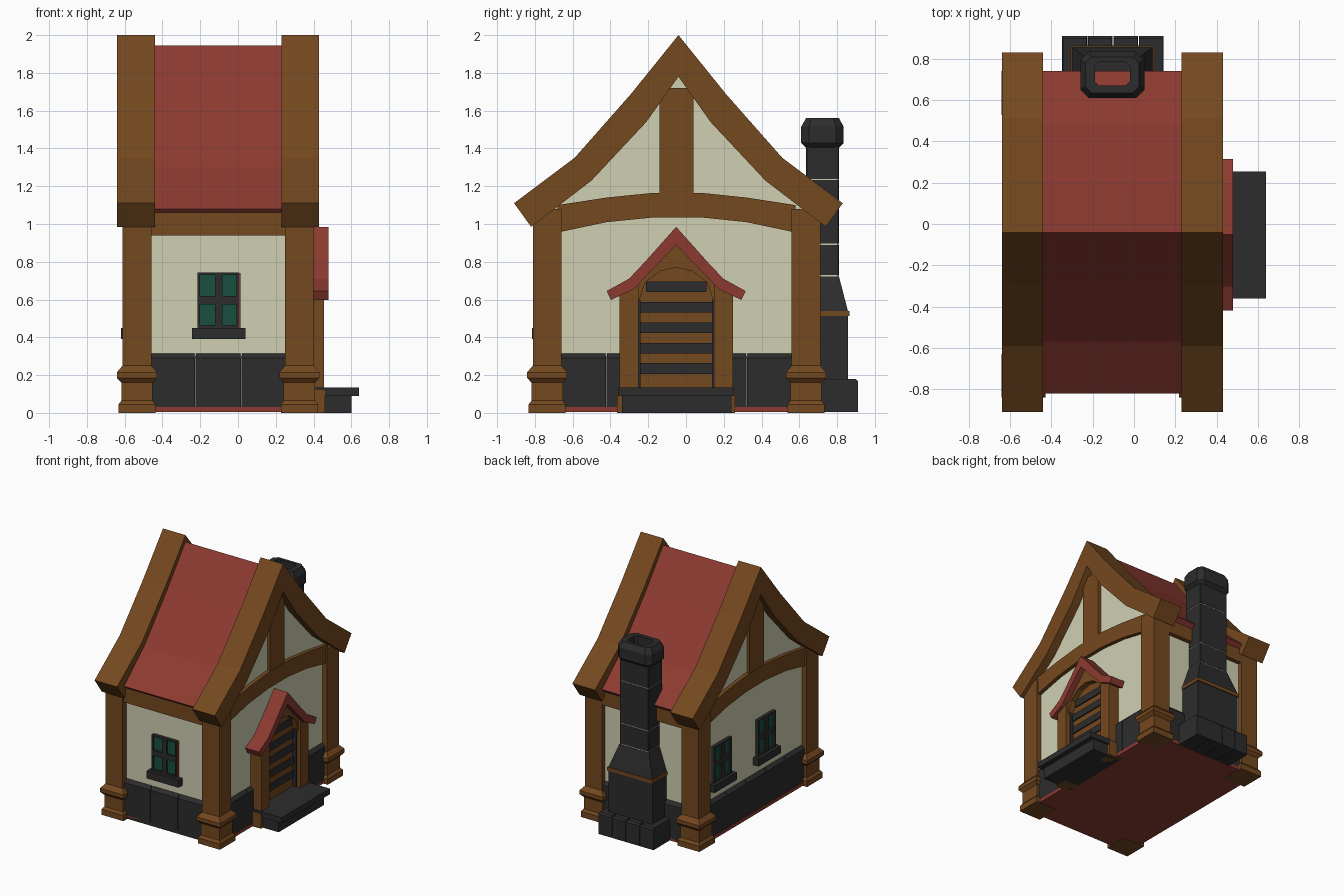
import bpy

if "Cube" in bpy.data.objects:
    bpy.data.objects.remove(bpy.data.objects["Cube"])

CX, CY = -0.105, -0.045      # centre of the house body


def material(name, rgb):
    m = bpy.data.materials.new(name)
    m.diffuse_color = [(c / 255 / 12.92 if c < 11 else ((c / 255 + 0.055) / 1.055) ** 2.4) for c in rgb] + [1]
    m.use_nodes = True
    m.node_tree.nodes["Principled BSDF"].inputs["Base Color"].default_value = m.diffuse_color
    return m


WOOD = material("wood", (116, 72, 31))
RED = material("red_tile", (140, 58, 48))
PLASTER = material("plaster", (208, 207, 178))
STONE = material("dark_stone", (44, 44, 45))
GLASS = material("green_glass", (24, 80, 62))


def mesh(name, verts, faces, mat):
    me = bpy.data.meshes.new(name)
    me.from_pydata(verts, [], faces)
    me.materials.append(mat)
    ob = bpy.data.objects.new(name, me)
    bpy.context.collection.objects.link(ob)
    return ob


def bridge(name, loops, mat):
    """Skin a stack of equal-length closed loops and cap both ends."""
    n = len(loops[0])
    verts = [p for l in loops for p in l]
    faces = [list(range(n))[::-1], list(range(len(verts) - n, len(verts)))]
    for k in range(len(loops) - 1):
        for i in range(n):
            j = (i + 1) % n
            faces.append([k * n + i, k * n + j, (k + 1) * n + j, (k + 1) * n + i])
    return mesh(name, verts, faces, mat)


def rect(x0, x1, y0, y1, z, c=0):
    """Rectangle loop at height z, with corners chamfered by c."""
    if not c:
        return [(x0, y0, z), (x1, y0, z), (x1, y1, z), (x0, y1, z)]
    return [(x0 + c, y0, z), (x1 - c, y0, z), (x1, y0 + c, z), (x1, y1 - c, z),
            (x1 - c, y1, z), (x0 + c, y1, z), (x0, y1 - c, z), (x0, y0 + c, z)]


def box(name, x0, x1, y0, y1, z0, z1, mat):
    x0, x1, y0, y1 = min(x0, x1), max(x0, x1), min(y0, y1), max(y0, y1)
    return bridge(name, [rect(x0, x1, y0, y1, z0), rect(x0, x1, y0, y1, z1)], mat)


def prism(name, pts, x0, x1, mat):
    """Extrude a (y, z) profile along x."""
    return bridge(name, [[(x, y, z) for y, z in pts] for x in (x0, x1)], mat)


def gable(outer, inner, c):
    """Chevron profile from right-half outer and inner lines, both apex first."""
    flip = lambda l: [(2 * c - y, z) for y, z in l]
    return (outer[::-1] + flip(outer)[1:] + flip(inner)[::-1] + inner[1:])[::-1]


# plaster body and floor
prism("plaster_walls", [(-0.765, 0.02), (0.675, 0.02), (0.675, 1.06), (0.43, 1.27), (0.13, 1.58),
                        (-0.04, 1.84), (-0.21, 1.58), (-0.51, 1.27), (-0.765, 1.06)], -0.57, 0.36, PLASTER)
box("floor", -0.6, 0.39, -0.79, 0.70, 0.004, 0.03, RED)

# main roof between the gable boards
roof = gable([(-0.04, 1.945), (0.19, 1.65), (0.49, 1.30), (0.74, 1.08)],
             [(-0.04, 1.82), (0.14, 1.57), (0.44, 1.22), (0.70, 1.04)], -0.04)
prism("roof", roof, -0.45, 0.24, RED)

# gable timbers at both ends
barge = gable([(-0.04, 2.0), (0.21, 1.69), (0.51, 1.35), (0.83, 1.11)],
              [(-0.04, 1.78), (0.13, 1.54), (0.42, 1.23), (0.74, 0.985)], -0.04)
arch = [(-0.68, 0.955), (-0.42, 1.01), (-0.17, 1.035), (0.08, 1.035), (0.32, 1.01), (0.58, 0.955),
        (0.58, 1.10), (0.32, 1.14), (0.08, 1.165), (-0.17, 1.165), (-0.42, 1.14), (-0.68, 1.10)]
for s, side in ((-1, "left"), (1, "right")):
    x = lambda d: CX + s * d
    prism(side + "_gable_board", barge, min(x(.335), x(.535)), max(x(.335), x(.535)), WOOD)
    prism(side + "_arched_beam", arch, min(x(.43), x(.495)), max(x(.43), x(.495)), WOOD)
    box(side + "_king_post", x(.43), x(.49), -0.14, 0.04, 1.12, 1.72, WOOD)

# corner posts with moulded feet
FOOT = [(0.098, 0), (0.098, 0.045), (0.083, 0.065), (0.083, 0.16), (0.106, 0.185),
        (0.106, 0.215), (0.076, 0.25), (0.076, 1.08)]
for px in (CX - 0.43, CX + 0.43):
    for py in (CY - 0.69, CY + 0.68):
        bridge("corner_post", [rect(px - r, px + r, py - r, py + r, z) for r, z in FOOT], WOOD)

# eave beams
for y0, y1 in ((-0.80, -0.72), (0.63, 0.71)):
    box("eave_beam", -0.47, 0.26, y0, y1, 0.94, 1.06, WOOD)


# stone footing blocks with sloping tops
def footing(name, x0, x1, y0, y1, n, h=0.32, slope=0.03):
    along_x = x1 - x0 > y1 - y0
    for i in range(n):
        a, b, c, d = x0, x1, y0, y1
        if along_x:
            w = (x1 - x0) / n
            a, b = x0 + w * i + 0.002, x0 + w * (i + 1) - 0.002
        else:
            w = (y1 - y0) / n
            c, d = y0 + w * i + 0.002, y0 + w * (i + 1) - 0.002
        e = (0.003, slope) if along_x else (slope, 0.003)
        bridge(name, [rect(a, b, c, d, 0.006), rect(a, b, c, d, h - slope),
                      rect(a + e[0], b - e[0], c + e[1], d - e[1], h)], STONE)


footing("front_footing", -0.47, 0.26, -0.79, -0.70, 3)
footing("back_footing", -0.47, 0.26, 0.61, 0.70, 3)
footing("left_footing", -0.595, -0.50, -0.67, 0.57, 5)
footing("right_footing", 0.29, 0.385, -0.67, 0.57, 5)


# windows: u runs to the viewer's right, d points out of the wall
def window(name, place):
    def part(label, u0, u1, d0, d1, z0, z1, mat):
        (xa, ya), (xb, yb) = place(u0, d0), place(u1, d1)
        box(name + "_" + label, xa, xb, ya, yb, z0, z1, mat)
    part("glass", -0.105, 0.10, -0.03, 0.012, 0.45, 0.735, GLASS)
    part("sill", -0.142, 0.142, -0.03, 0.05, 0.39, 0.45, STONE)
    for u0, u1 in ((-0.112, -0.10), (-0.02, 0.02), (0.095, 0.106)):
        part("upright", u0, u1, -0.03, 0.028, 0.45, 0.742, STONE)
    for z0, z1 in ((0.45, 0.465), (0.575, 0.618), (0.73, 0.742)):
        part("rail", -0.11, 0.106, -0.03, 0.026, z0, z1, STONE)
    part("red_edge", 0.106, 0.114, -0.03, 0.024, 0.45, 0.74, RED)


window("front_window", lambda u, d: (-0.102 + u, -0.765 - d))
for wy in (0.38, -0.18):
    window("left_window", lambda u, d: (-0.57 - d, wy - u))

# door: arched plank panel, dark boards, frame, porch roof
DY = -0.052
ARCH = [(0.197, 0.59), (0.165, 0.69), (0.085, 0.75), (0, 0.77)]
top = [(DY + y, z) for y, z in ARCH] + [(DY - y, z) for y, z in ARCH[-2::-1]]
prism("door_panel", [(DY - 0.197, 0.12), (DY + 0.197, 0.12)] + top, 0.33, 0.39, WOOD)
for i in range(5):
    z = 0.207 + i * 0.108
    hw = 0.195 if i < 4 else 0.16
    box("door_board", 0.35, 0.40, DY - hw, DY + hw, z, z + 0.056, STONE)
for s in (-1, 1):
    box("door_post", 0.33, 0.455, DY + s * 0.20, DY + s * 0.30, 0.03, 0.68, WOOD)
    box("door_plinth", 0.33, 0.46, DY + s * 0.20, DY + s * 0.312, 0, 0.12, WOOD)
    box("door_jamb", 0.35, 0.42, DY + s * 0.19, DY + s * 0.205, 0.13, 0.60, STONE)
lintel = [(DY + 0.30, 0.62), (DY + 0.21, 0.72), (DY, 0.92), (DY - 0.21, 0.72), (DY - 0.30, 0.62),
          (DY - 0.20, 0.59)] + top[::-1] + [(DY + 0.20, 0.59)]
prism("door_arch", lintel[::-1], 0.33, 0.435, WOOD)
porch = gable([(DY, 0.985), (DY + 0.165, 0.80), (DY + 0.25, 0.71), (DY + 0.368, 0.645)],
              [(DY, 0.89), (DY + 0.13, 0.755), (DY + 0.225, 0.655), (DY + 0.345, 0.598)], DY)
prism("porch_roof", porch, 0.34, 0.48, RED)

# door step
box("step_base", 0.34, 0.60, -0.34, 0.24, 0, 0.09, STONE)
box("step_slab", 0.34, 0.64, -0.36, 0.255, 0.09, 0.135, STONE)

# chimney foot and hearth
footing("chimney_foot", -0.35, 0.145, 0.67, 0.91, 4, 0.18, 0.012)
box("hearth", -0.30, 0.09, 0.66, 0.857, 0.10, 0.512, STONE)
box("hearth_trim", -0.307, 0.097, 0.66, 0.865, 0.512, 0.54, WOOD)
bridge("chimney_shoulder", [rect(-0.30, 0.09, 0.64, 0.857, 0.54),
                            rect(-0.237, 0.027, 0.635, 0.81, 0.722)], STONE)


# hollow stack: courses with pale joints, then a chamfered cap
def tube(name, outer, z_in, mat):
    """Outer loops going up, then the flue going down inside."""
    flue = [rect(-0.19, -0.02, 0.67, 0.785, z, 0.02) for z in (outer[-1][0][2], z_in)]
    o = bridge(name, outer + flue + [outer[0]], mat)
    o.data.polygons[0].select = False
    import bmesh
    bm = bmesh.new()
    bm.from_mesh(o.data)
    bm.faces.ensure_lookup_table()
    bmesh.ops.delete(bm, geom=[bm.faces[0], bm.faces[1]], context='FACES_ONLY')
    bmesh.ops.remove_doubles(bm, verts=bm.verts, dist=1e-5)
    bm.to_mesh(o.data)
    bm.free()


def ring(r, z, c):
    return rect(-0.105 - 0.13 - r, -0.105 + 0.13 + r, 0.635 - r, 0.81 + r, z, c)


for z0, z1 in ((0.729, 0.89), (0.897, 1.232), (1.239, 1.41)):
    tube("stack_course", [ring(0, z0, 0.006), ring(0, z1, 0.006)], z0, STONE)
for z in (0.722, 0.89, 1.232):
    tube("stack_joint", [ring(-0.003, z, 0.006), ring(-0.003, z + 0.007, 0.006)], z, PLASTER)
tube("chimney_cap", [ring(0, 1.405, 0.02), ring(0.025, 1.43, 0.04), ring(0.025, 1.515, 0.04),
                     ring(0.0, 1.56, 0.03)], 1.405, STONE)
